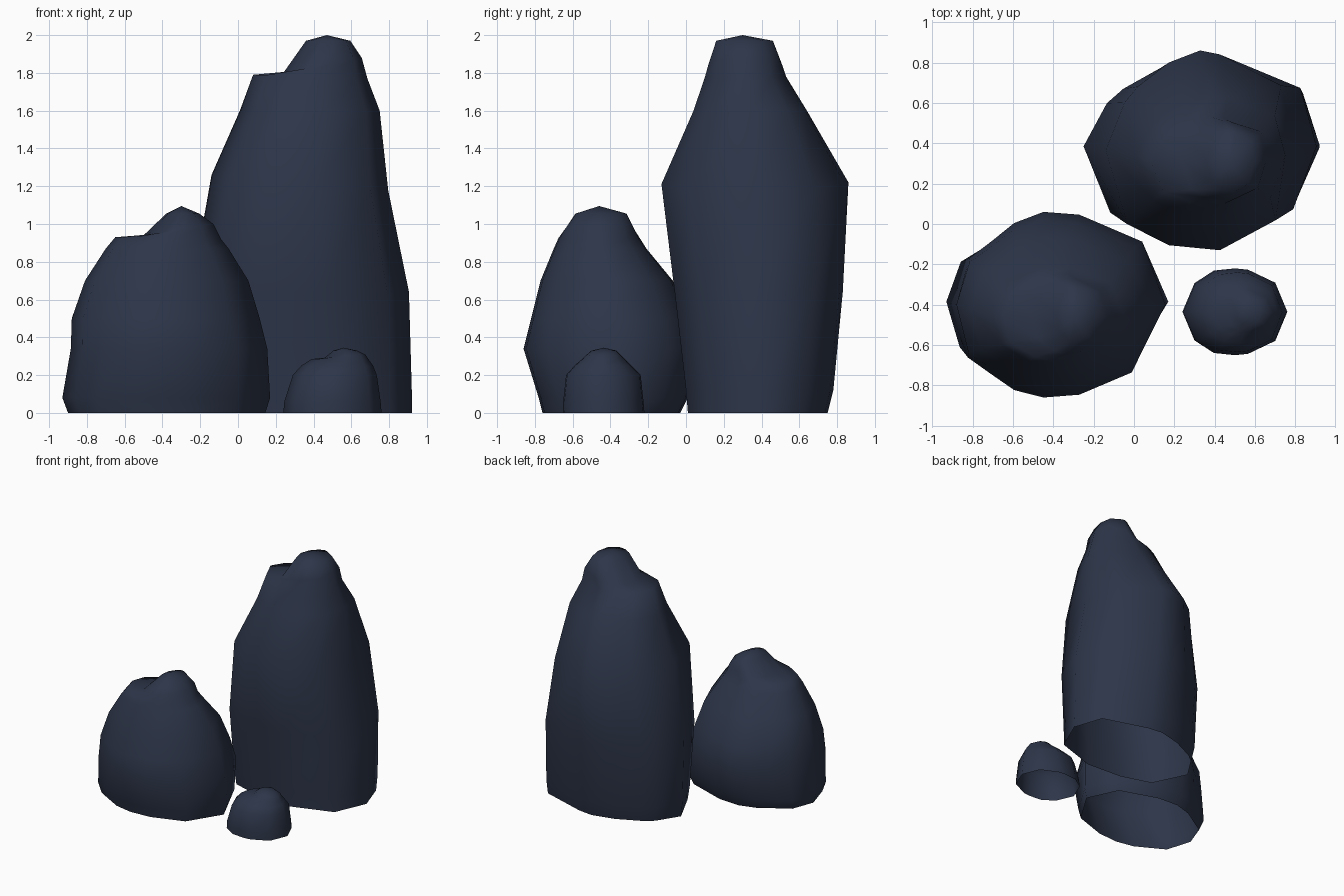
import bpy, bmesh

stone = bpy.data.materials.new("dark_slate")
stone.diffuse_color = (0.0262, 0.036, 0.066, 1)


def rock(name, outline, rings, apex):
    """Loft a unit outline through rings (z, xmin, xmax, ymin, ymax[, tilt]) to an apex; open base."""
    bm = bmesh.new()
    loops = []
    for z, x0, x1, y0, y1, *tilt in rings:
        t = tilt[0] if tilt else 0
        loops.append([bm.verts.new(((x0 + x1) / 2 + u * (x1 - x0) / 2,
                                    (y0 + y1) / 2 + v * (y1 - y0) / 2, z + t * u))
                      for u, v in outline])
    n = len(outline)
    for a, b in zip(loops, loops[1:]):
        for i in range(n):
            j = (i + 1) % n
            bm.faces.new((a[i], a[j], b[j], b[i]))
    tip = bm.verts.new(apex)
    for i in range(n):
        bm.faces.new((loops[-1][i], loops[-1][(i + 1) % n], tip))
    me = bpy.data.meshes.new(name)
    bm.to_mesh(me)
    bm.free()
    me.materials.append(stone)
    ob = bpy.data.objects.new(name, me)
    bpy.context.collection.objects.link(ob)
    bpy.ops.object.select_all(action='DESELECT')
    ob.select_set(True)
    bpy.context.view_layer.objects.active = ob
    bpy.ops.object.shade_smooth_by_angle(angle=1.2)


# tall rock at the back right, with a shoulder on its left
rock("tall_rock",
     [(1, 0), (.86, .65), (.21, .96), (0, 1), (-.33, .88), (-.66, .64), (-.8, .48),
      (-1, 0), (-.77, -.74), (-.33, -.95), (.21, -1), (.8, -.7)],
     [(0, -.22, .92, .01, .75), (.12, -.24, .92, .0, .78), (.64, -.25, .905, -.06, .83),
      (1.22, -.14, .795, -.13, .86, -.04), (1.6, .01, .75, .04, .64),
      (1.78, .08, .685, .10, .53, -.01), (1.84, .24, .655, .12, .51, .04),
      (1.97, .36, .595, .16, .46)],
     (.47, .30, 2.0))

# middle rock at the front left
rock("middle_rock",
     [(1, 0), (.78, .68), (.18, .97), (-.16, 1), (-.44, .88), (-.66, .68), (-.87, .5),
      (-1, 0), (-.88, -.57), (-.67, -.74), (-.44, -.92), (-.16, -1), (.18, -.97), (.68, -.73)],
     [(0, -.90, .145, -.76, -.03), (.08, -.93, .17, -.78, .01), (.34, -.885, .155, -.86, .06),
      (.5, -.88, .115, -.82, .02), (.7, -.81, .055, -.77, -.07), (.87, -.70, -.05, -.70, -.21),
      (.925, -.65, -.09, -.675, -.245, -.005), (.97, -.50, -.13, -.645, -.27, .03),
      (1.055, -.38, -.205, -.585, -.315)],
     (-.30, -.46, 1.095))

# small rock at the front right
half = [(.77, .67), (.25, .97), (0, 1), (-.4, .95), (-.77, .66)]
rock("small_rock",
     [(1, 0)] + half + [(-1, 0)] + [(u, -v) for u, v in reversed(half)],
     [(0, .24, .76, -.65, -.22), (.06, .245, .755, -.65, -.225), (.2, .29, .735, -.635, -.24),
      (.25, .335, .715, -.59, -.29), (.285, .39, .69, -.55, -.325),
      (.3, .46, .675, -.535, -.34, .008), (.33, .505, .63, -.50, -.37)],
     (.56, -.435, .345))
